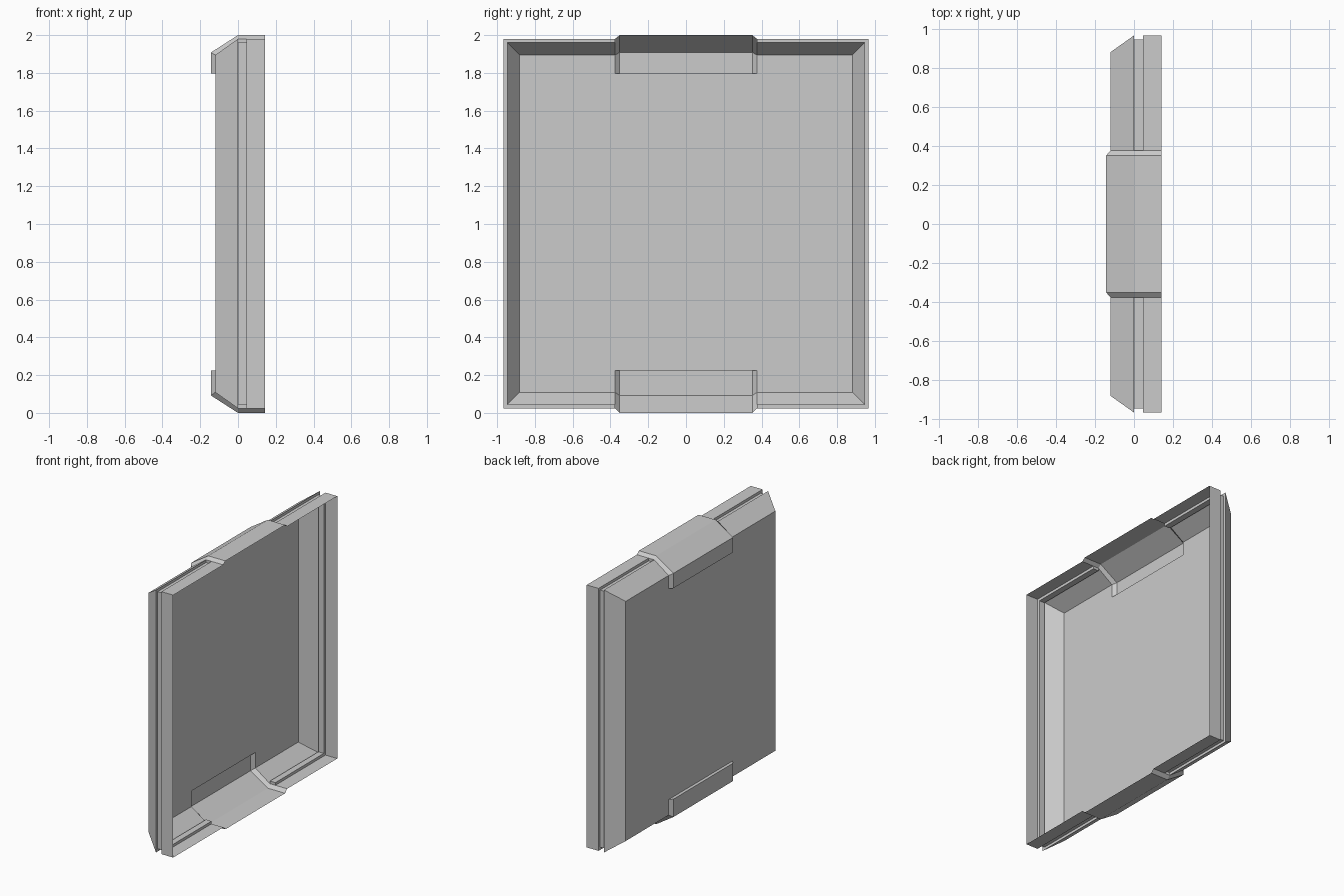
import bpy, bmesh
from mathutils import Vector

if "Cube" in bpy.data.objects:
    bpy.data.objects.remove(bpy.data.objects["Cube"])

HALF_Y, Z_LOW, Z_HIGH = 0.966, 0.024, 1.98   # tray rim extents
CLIP_Y, CLIP_FACE_Y = 0.376, 0.351           # clip half widths: base, raised face
TOP_END, LOW_END = 1.797, 0.225              # where the clips stop on the panel


def finish(bm, name, outward):
    """Orient the sheet using the face most aligned with a known outward direction."""
    bmesh.ops.remove_doubles(bm, verts=bm.verts, dist=1e-5)
    bmesh.ops.recalc_face_normals(bm, faces=bm.faces)
    bm.normal_update()
    best = max(bm.faces, key=lambda f: abs(f.normal.dot(outward)) * f.calc_area())
    if best.normal.dot(outward) < 0:
        bmesh.ops.reverse_faces(bm, faces=bm.faces)
    mesh = bpy.data.meshes.new(name)
    bm.to_mesh(mesh)
    bm.free()
    obj = bpy.data.objects.new(name, mesh)
    bpy.context.collection.objects.link(obj)


# Tray: rectangular loops (x, inset) from open rim, through the groove, to the panel
bm = bmesh.new()
loops = []
for x, d in [(0.142, 0), (0.045, 0), (0.045, 0.02), (0, 0.02), (0, 0), (-0.12, 0.085)]:
    y, lo, hi = HALF_Y - d, Z_LOW + d, Z_HIGH - d
    loops.append([bm.verts.new((x, a, b)) for a, b in
                  ((-y, lo), (y, lo), (y, hi), (-y, hi))])
for a, b in zip(loops, loops[1:]):
    for i in range(4):
        j = (i + 1) % 4
        bm.faces.new((a[i], a[j], b[j], b[i]))
bm.faces.new(loops[-1])


# Openings in the tray behind the two clips
def slice_faces(faces, co, no):
    geom = set(faces)
    for f in faces:
        geom.update(f.edges)
        geom.update(f.verts)
    bmesh.ops.bisect_plane(bm, geom=list(geom), plane_co=co, plane_no=no, dist=1e-6)


def middle_faces():
    return [f for f in bm.faces if abs(f.calc_center_median().y) < CLIP_Y - 0.01]


for s in (-1, 1):
    slice_faces(list(bm.faces), (0, s * CLIP_Y, 0), (0, 1, 0))
for z in (LOW_END, TOP_END):
    slice_faces(middle_faces(), (0, 0, z), (0, 0, 1))
cut = [f for f in middle_faces()
       if not LOW_END < f.calc_center_median().z < TOP_END]
bmesh.ops.delete(bm, geom=cut, context='FACES')
finish(bm, "tray_panel", Vector((-1, 0, 0)))


# Clips: raised bent strip with sloped cheeks and a closed end
def clip(name, edge, rim, sign, end):
    outer = [(0.142, edge), (0, edge), (-0.143, edge - sign * 0.092), (-0.143, end)]
    inner = [(0.142, rim), (0, rim), (-0.12, rim - sign * 0.085), (-0.12, end)]
    bm = bmesh.new()

    def quad(*pts):
        bm.faces.new([bm.verts.new(p) for p in pts])

    def at(p, y):
        return (p[0], y, p[1])

    for i in range(3):
        quad(at(outer[i], -CLIP_FACE_Y), at(outer[i], CLIP_FACE_Y),
             at(outer[i + 1], CLIP_FACE_Y), at(outer[i + 1], -CLIP_FACE_Y))
        for s in (-1, 1):
            quad(at(outer[i], s * CLIP_FACE_Y), at(inner[i], s * CLIP_Y),
                 at(inner[i + 1], s * CLIP_Y), at(outer[i + 1], s * CLIP_FACE_Y))
    quad(at(outer[3], -CLIP_FACE_Y), at(outer[3], CLIP_FACE_Y),
         at(inner[3], CLIP_Y), at(inner[3], -CLIP_Y))
    # plugs closing the groove where it meets the clip
    for s in (-1, 1):
        y, z = s * CLIP_Y, rim - sign * 0.02
        quad((0, y, rim), (0.045, y, rim), (0.045, y, z), (0, y, z))
    finish(bm, name, Vector((0, 0, sign)))


clip("top_clip", 2.0, Z_HIGH, 1, TOP_END)
clip("bottom_clip", 0.0, Z_LOW, -1, LOW_END)
